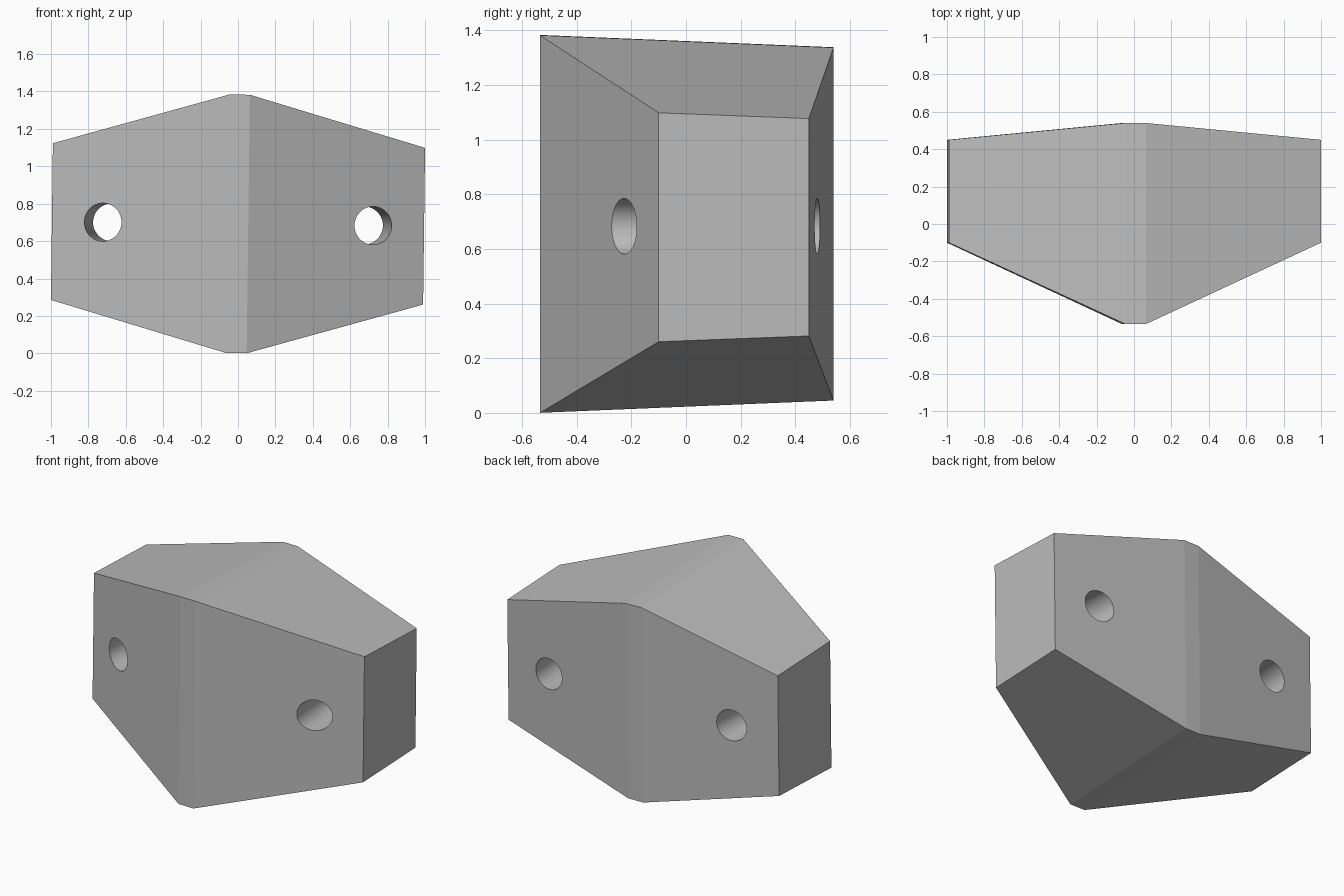
import bpy
import bmesh
from mathutils import Matrix, Vector

cube = bpy.data.objects.get("Cube")
if cube:
    bpy.data.objects.remove(cube, do_unlink=True)

TILT = 0.0125      # slight roll of the whole block about y
MID = 0.692        # height of the block's centre

grey = bpy.data.materials.new("plain grey")
grey.use_nodes = True
grey.diffuse_color = (0.5, 0.5, 0.5, 1)
grey.node_tree.nodes["Principled BSDF"].inputs["Base Color"].default_value = (0.5, 0.5, 0.5, 1)


def make_object(name, bm):
    bmesh.ops.recalc_face_normals(bm, faces=bm.faces)
    mesh = bpy.data.meshes.new(name)
    bm.to_mesh(mesh)
    bm.free()
    mesh.materials.append(grey)
    obj = bpy.data.objects.new(name, mesh)
    bpy.context.collection.objects.link(obj)
    return obj


# Body: rectangular sections lofted from end to end, tallest at the middle ridge
# section = x, front y, back y, front half height, back half height
end = (0.995, -0.1, 0.45, 0.419, 0.398)
ridge = (0.055, -0.535, 0.54, 0.691, 0.646)
bm = bmesh.new()
rings = []
for side, (x, front, back, hf, hb) in ((-1, end), (-1, ridge), (1, ridge), (1, end)):
    corners = ((front, -hf), (back, -hb), (back, hb), (front, hf))
    rings.append([bm.verts.new((side * x, y, z)) for y, z in corners])
for a, b in zip(rings, rings[1:]):
    for i in range(4):
        j = (i + 1) % 4
        bm.faces.new((a[i], a[j], b[j], b[i]))
bm.faces.new(rings[0])
bm.faces.new(rings[-1])
body = make_object("angled_block", bm)

# Two round through holes, slanting toward the middle at the back
bm = bmesh.new()
for side in (-1, 1):
    front = Vector((side * 0.722, -0.225, 0))
    back = Vector((side * 0.672, 0.48, 0))
    axis = back - front
    turn = axis.to_track_quat('Z', 'Y').to_matrix().to_4x4()
    bmesh.ops.create_cone(bm, cap_ends=True, segments=48, radius1=0.102, radius2=0.102,
                          depth=1.4, matrix=Matrix.Translation((front + back) / 2) @ turn)
for face in bm.faces:
    face.smooth = len(face.verts) == 4
cutter = make_object("hole_cutter", bm)
cutter.hide_render = True

cut = body.modifiers.new("holes", 'BOOLEAN')
cut.operation = 'DIFFERENCE'
cut.solver = 'EXACT'
cut.object = cutter
bpy.context.view_layer.objects.active = body
body.select_set(True)
bpy.ops.object.modifier_apply(modifier=cut.name)
bpy.data.objects.remove(cutter, do_unlink=True)

# Stand the tilted block on the ground
body.data.transform(Matrix.Translation((0, 0, MID)) @ Matrix.Rotation(TILT, 4, 'Y'))
